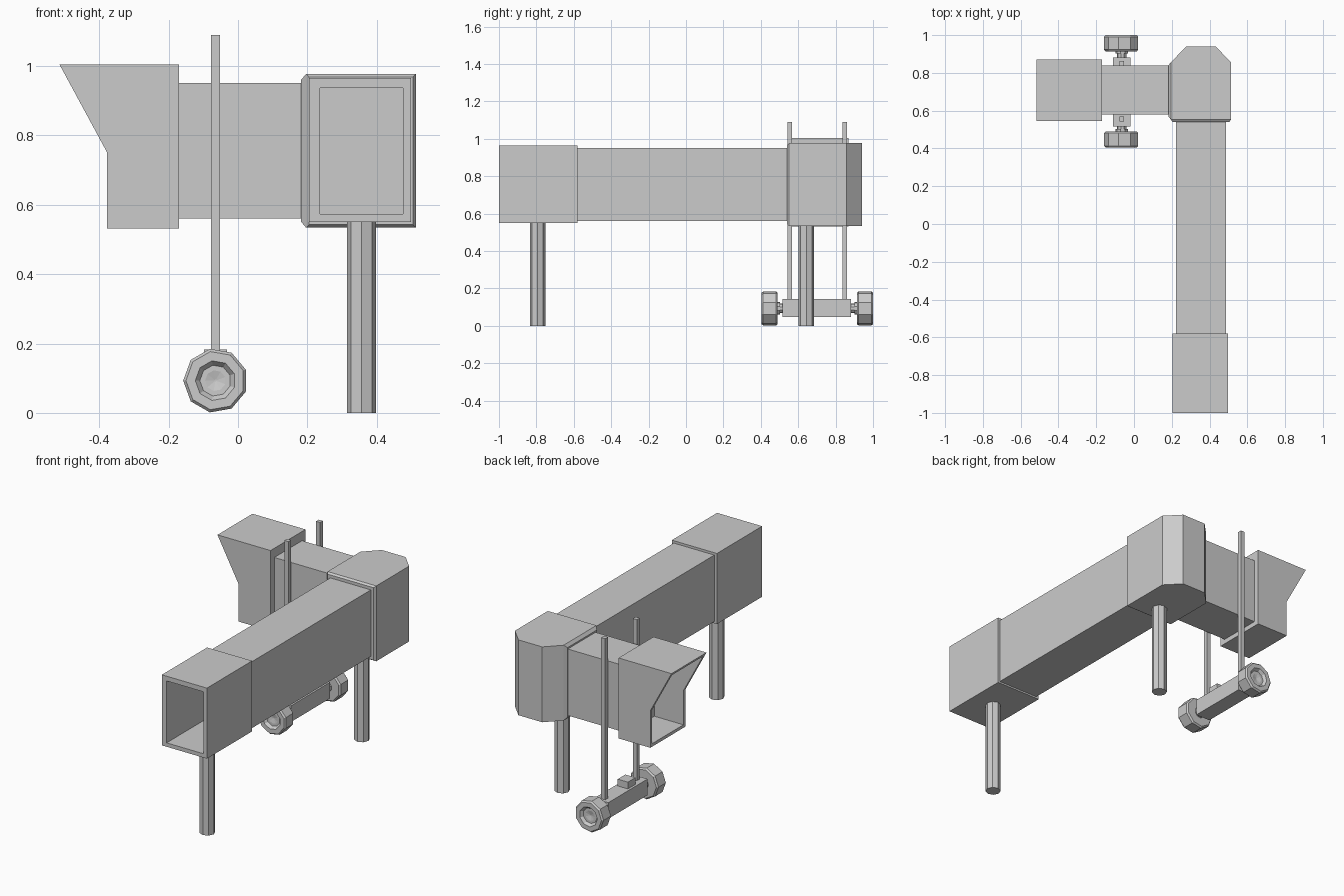
import bpy, bmesh
from math import cos, sin, tau

if "Cube" in bpy.data.objects:
    bpy.data.objects.remove(bpy.data.objects["Cube"])


def finish(name, bm):
    bmesh.ops.recalc_face_normals(bm, faces=bm.faces[:])
    me = bpy.data.meshes.new(name)
    bm.to_mesh(me)
    bm.free()
    ob = bpy.data.objects.new(name, me)
    bpy.context.collection.objects.link(ob)
    return ob


def loft(name, rings, closed=False):
    """Bridge point rings; closed joins last to first, otherwise ends are capped."""
    bm = bmesh.new()
    vs = [[bm.verts.new(p) for p in r] for r in rings]
    n = len(vs[0])
    pairs = list(zip(vs, vs[1:])) + ([(vs[-1], vs[0])] if closed else [])
    for a, b in pairs:
        for i in range(n):
            j = (i + 1) % n
            bm.faces.new((a[i], a[j], b[j], b[i]))
    if not closed:
        bm.faces.new(vs[0])
        bm.faces.new(vs[-1])
    return finish(name, bm)


def rect(axis, at, u0, u1, z0, z1):
    pts = [(u0, z0), (u1, z0), (u1, z1), (u0, z1)]
    return [(at, u, z) if axis == 'x' else (u, at, z) for u, z in pts]


def tube(name, axis, a, b, outer, inner):
    loft(name, [rect(axis, a, *outer), rect(axis, b, *outer),
                rect(axis, b, *inner), rect(axis, a, *inner)], True)


def box(name, x0, x1, y0, y1, z0, z1):
    loft(name, [rect('x', x0, y0, y1, z0, z1), rect('x', x1, y0, y1, z0, z1)])


# Long walkway and its wider entrance section
hole = (0.236, 0.475, 0.573, 0.937)
tube("entrance_section", 'y', -1.0, -0.58, (0.205, 0.498, 0.55, 0.965), hole)
tube("long_walkway", 'y', -0.59, 0.545, (0.222, 0.486, 0.56, 0.951), hole)

# Short walkway leading to the docking hood
tube("short_walkway", 'x', -0.18, 0.19, (0.58, 0.838, 0.56, 0.951),
     (0.60, 0.818, 0.575, 0.936))

# Corner room with two tapered connecting faces
bm = bmesh.new()
plan = [(0.196, 0.552), (0.513, 0.552), (0.513, 0.857), (0.432, 0.94),
        (0.277, 0.94), (0.196, 0.857)]
base = bm.faces.new([bm.verts.new((x, y, 0.534)) for x, y in plan])
top = bmesh.ops.extrude_face_region(bm, geom=[base], use_keep_orig=True)
bmesh.ops.translate(bm, vec=(0, 0, 0.443),
                    verts=[v for v in top['geom'] if isinstance(v, bmesh.types.BMVert)])
bmesh.ops.recalc_face_normals(bm, faces=bm.faces[:])
front = [f for f in bm.faces if f.normal.y < -0.99]
left = [f for f in bm.faces if f.normal.x < -0.99]
bmesh.ops.inset_individual(bm, faces=front, thickness=0.012, depth=0.012)
bmesh.ops.inset_individual(bm, faces=left, thickness=0.024, depth=0.014)
finish("corner_room", bm)


# Docking hood, open towards -x with a slanted upper front
def hood_ring(t, back=None):
    y0, y1, z0, z1 = 0.545 + t, 0.87 - t, 0.532 + t, 1.005 - t
    side = [(-0.377, z0), (-0.377, 0.75), (-0.377 - 0.138 * (z1 - 0.75) / 0.255, z1)]
    pts = [(x, y0, z) for x, z in side] + [(x, y1, z) for x, z in reversed(side)]
    return [(x if back is None else back, y, z) for x, y, z in pts]


def hood_back(x, y0, y1, z0, z1):
    return [(x, y, z) for y, z in ((y0, z0), (y0, 0.75), (y0, z1),
                                   (y1, z1), (y1, 0.75), (y1, z0))]


inner = (0.60, 0.818, 0.575, 0.936)
loft("docking_hood", [hood_ring(0), hood_ring(0, -0.17), hood_back(-0.17, *inner),
                      hood_back(-0.188, *inner), hood_ring(0.018, -0.188),
                      hood_ring(0.018)], True)

# Octagonal support pillars
for name, y, top_z in (("front_pillar", -0.793, 0.555), ("rear_pillar", 0.643, 0.54)):
    loft(name, [[(0.356 + 0.042 * cos(i * tau / 8), y + 0.042 * sin(i * tau / 8), z)
                 for i in range(8)] for z in (0, top_z)])

# Wheel carriage: beam, centre block, lift posts, wheels with axle stubs
CX, CY, CZ = -0.065, 0.702, 0.093
box("carriage_beam", CX - 0.047, CX + 0.047, 0.517, 0.882, 0.048, 0.143)
box("carriage_block", CX - 0.033, CX + 0.033, 0.61, 0.68, 0.13, 0.183)
profile = [(0.026, -0.04), (0.026, -0.012), (0.034, -0.012), (0.034, 0), (0.058, 0),
           (0.085, 0), (0.093, 0.009), (0.093, 0.077), (0.085, 0.086), (0.058, 0.086),
           (0.045, 0.07), (0.03, 0.07), (0.003, 0.064)]
for side, s in (("left", -1), ("right", 1)):
    y = CY + s * 0.147
    box(side + "_lift_post", CX - 0.013, CX + 0.013, y - 0.013, y + 0.013, 0.13, 1.09)
    loft(side + "_wheel", [[(CX - r * cos(i * tau / 9), CY + s * (0.212 + d),
                             CZ + r * sin(i * tau / 9)) for i in range(9)]
                           for r, d in profile])
